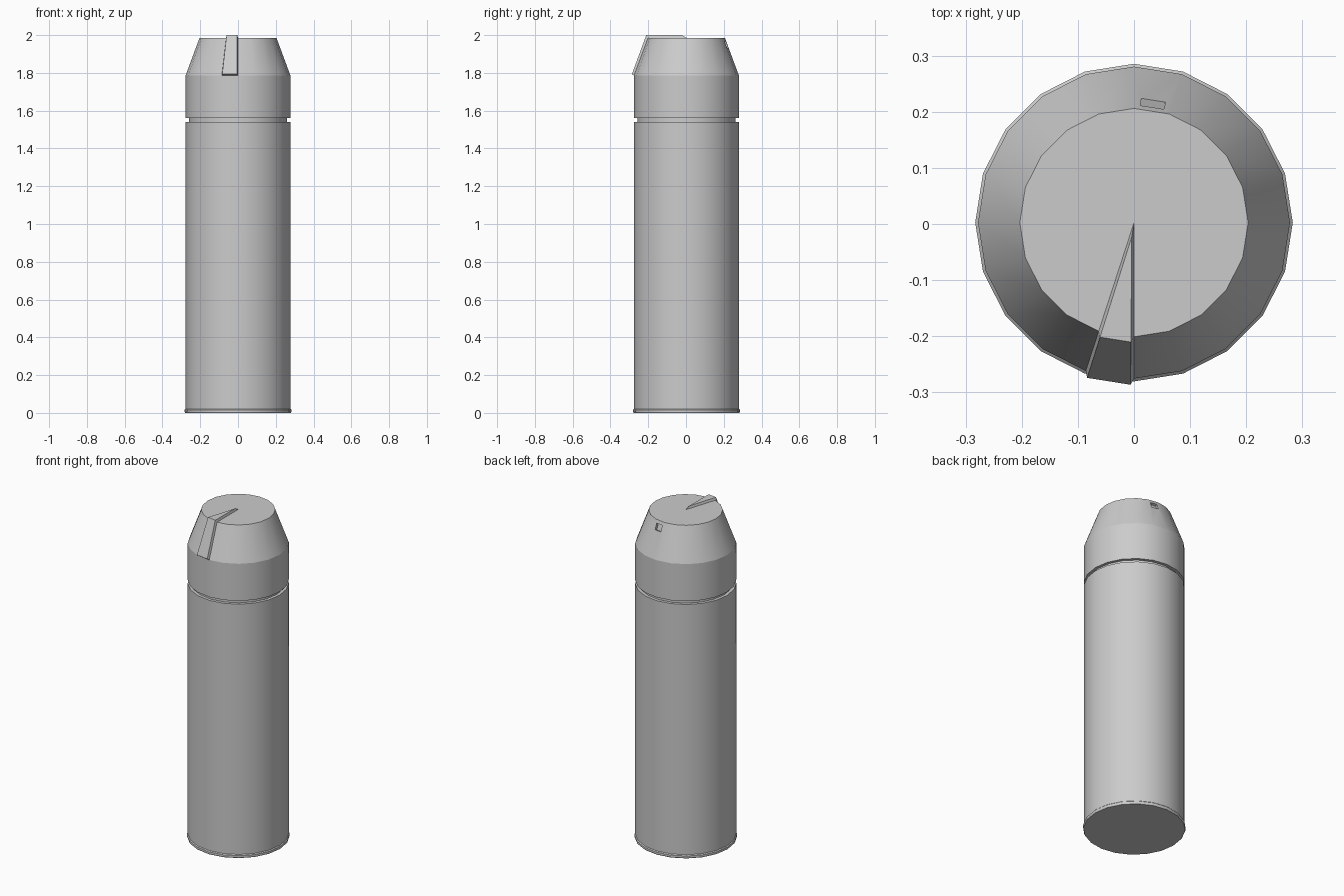
import bpy, bmesh, math
from mathutils import Vector

if "Cube" in bpy.data.objects:
    bpy.data.objects.remove(bpy.data.objects["Cube"])

SIDES = 20
SHIFT_Y = 0.0025


def lathe(bm, profile):
    """Revolve (radius, z) points into a low-sided surface; radius 0 makes a fan."""
    rings = []
    for r, z in profile:
        if r == 0:
            rings.append([bm.verts.new((0, 0, z))] * SIDES)
        else:
            rings.append([bm.verts.new((r * math.cos(2 * math.pi * i / SIDES),
                                        r * math.sin(2 * math.pi * i / SIDES), z))
                          for i in range(SIDES)])
    for a, b in zip(rings, rings[1:]):
        for i in range(SIDES):
            j = (i + 1) % SIDES
            quad = dict.fromkeys([a[i], a[j], b[j], b[i]])
            bm.faces.new(list(quad))
    bm.normal_update()


def sector_faces(bm, degrees, z_min):
    """Faces whose centre lies in the direction given, above z_min."""
    d = Vector((math.cos(math.radians(degrees)), math.sin(math.radians(degrees))))
    return [f for f in bm.faces if f.calc_center_median().z > z_min
            and f.calc_center_median().xy.normalized().dot(d) > 0.999]


def finish(bm, name):
    mesh = bpy.data.meshes.new(name)
    bm.to_mesh(mesh)
    bm.free()
    obj = bpy.data.objects.new(name, mesh)
    obj.location.y = SHIFT_Y
    bpy.context.collection.objects.link(obj)
    bpy.ops.object.select_all(action='DESELECT')
    obj.select_set(True)
    bpy.context.view_layer.objects.active = obj
    bpy.ops.object.shade_smooth_by_angle(angle=math.radians(19))
    return obj


# Flask body with base rim and recessed neck
bm = bmesh.new()
lathe(bm, [(0, 0), (0.280, 0), (0.283, 0.006), (0.283, 0.016), (0.278, 0.021),
           (0.278, 1.54), (0.26, 1.54), (0.26, 1.56)])
finish(bm, "flask_body")

# Tapered cap
R_LOW, Z_LOW, R_TOP, Z_TOP = 0.278, 1.785, 0.2035, 1.986
bm = bmesh.new()
lathe(bm, [(0.26, 1.56), (R_LOW, 1.56), (R_LOW, Z_LOW), (R_TOP, Z_TOP), (0, Z_TOP)])

# Raised pouring ridge: one taper face plus its slice of the top
bmesh.ops.inset_region(bm, faces=sector_faces(bm, 261, 1.8), thickness=0.004,
                       depth=0.014, use_boundary=True, use_even_offset=True)

# Small rectangular vent hole at the back of the taper
angle = math.radians(81)
out = Vector((math.cos(angle), math.sin(angle), 0))
side = Vector((-out.y, out.x, 0))
face = [f for f in sector_faces(bm, 81, 1.8) if len(f.verts) == 4][0]
bmesh.ops.inset_individual(bm, faces=[face], thickness=0.01)
mid_z = face.calc_center_median().z
for v in face.verts:
    z = 1.967 if v.co.z > mid_z else 1.932
    s = math.copysign(0.0215, v.co.dot(side))
    t = (z - Z_LOW) / (Z_TOP - Z_LOW)
    r = (R_LOW + (R_TOP - R_LOW) * t) * math.cos(math.pi / SIDES)
    v.co = out * r + side * s + Vector((0, 0, z))
bm.normal_update()
normal = face.normal.copy()
hole = bmesh.ops.extrude_discrete_faces(bm, faces=[face])["faces"]
bmesh.ops.translate(bm, verts=hole[0].verts[:], vec=normal * -0.015)
bm.normal_update()
finish(bm, "cap")
